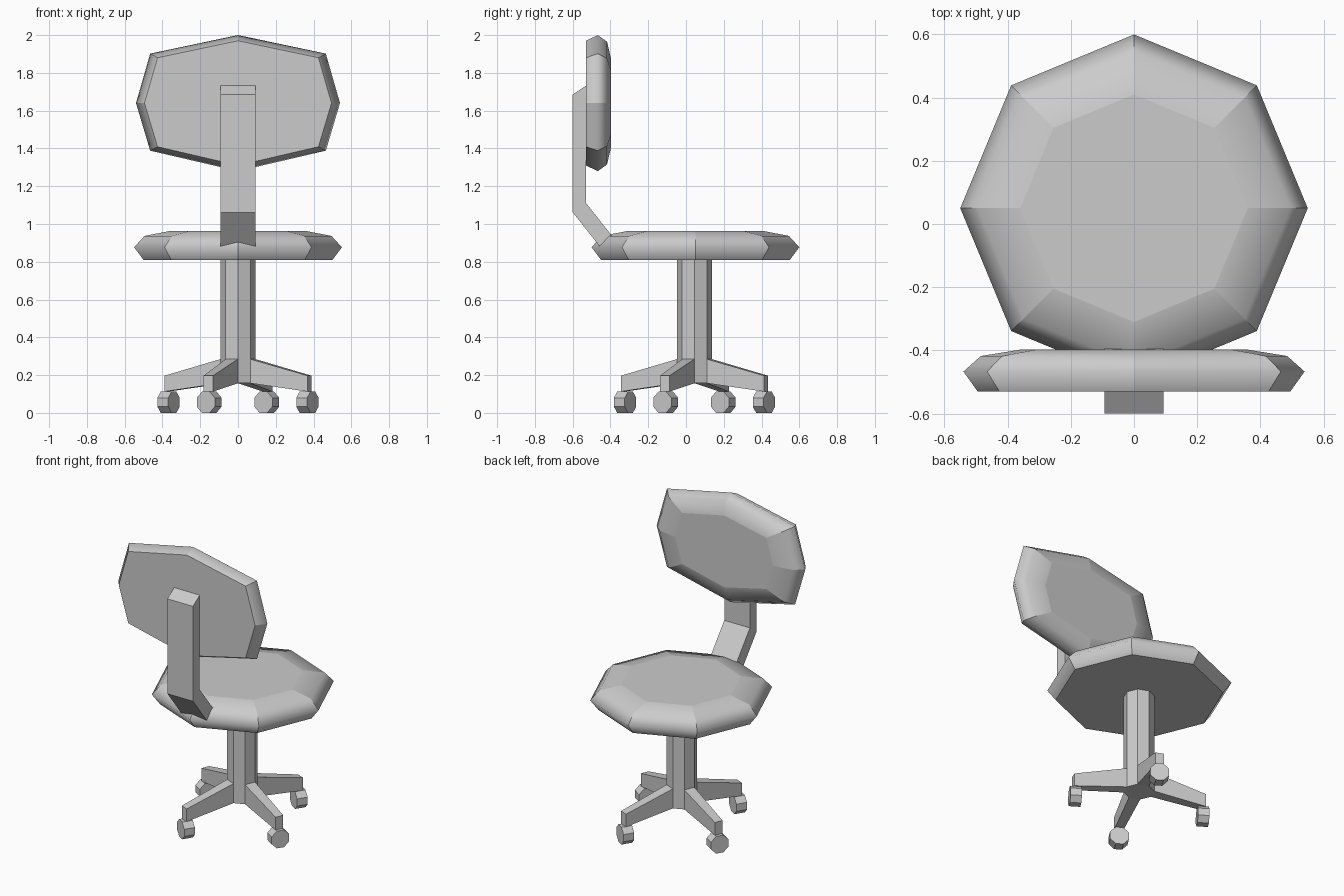
import bpy, bmesh
from math import sin, cos, pi, radians
from mathutils import Vector

if "Cube" in bpy.data.objects:
    bpy.data.objects.remove(bpy.data.objects["Cube"])

CY = 0.045  # centre of the pedestal in y


def loft(name, rings, cushion=False):
    """Skin a list of equal-length point rings and cap both ends."""
    bm = bmesh.new()
    vs = [[bm.verts.new(p) for p in r] for r in rings]
    n = len(vs[0])
    for a, b in zip(vs, vs[1:]):
        for i in range(n):
            j = (i + 1) % n
            f = bm.faces.new((a[i], a[j], b[j], b[i]))
            f.smooth = cushion
            if cushion:  # keep the corners of the cushion crisp
                bm.edges.get((a[i], b[i])).smooth = False
    bm.faces.new(vs[0])
    bm.faces.new(vs[-1])
    bmesh.ops.recalc_face_normals(bm, faces=bm.faces)
    me = bpy.data.meshes.new(name)
    bm.to_mesh(me)
    bm.free()
    ob = bpy.data.objects.new(name, me)
    bpy.context.collection.objects.link(ob)
    return ob


def octagon(r, turn=0.0):
    return [(r * cos(turn + i * pi / 4), r * sin(turn + i * pi / 4)) for i in range(8)]


# Seat cushion: (radius, height) profile
seat_profile = [(0.50, 0.81), (0.55, 0.877), (0.495, 0.937), (0.36, 0.963)]
loft("seat", [[(x, y + 0.05, z) for x, y in octagon(r)] for r, z in seat_profile], True)

# Backrest cushion: wide octagon shrunk along its depth
outline = [(0.54, 0), (0.465, 0.262), (0, 0.36), (-0.465, 0.262),
           (-0.54, 0), (-0.465, -0.252), (0, -0.36), (-0.465 * -1, -0.252)]
back_profile = [(0.495, 0.33, -0.53), (0.54, 0.36, -0.467),
                (0.485, 0.325, -0.418), (0.355, 0.235, -0.397)]
loft("backrest", [[(x * sx / 0.54, y, 1.64 + z * sz / 0.36) for x, z in outline]
                  for sx, sz, y in back_profile], True)

# Bent support bar between seat and backrest
bar = [(-0.60, 1.685), (-0.53, 1.732), (-0.53, 1.112),
       (-0.36, 0.897), (-0.42, 0.835), (-0.60, 1.062)]
loft("back_support", [[(x, y, z) for y, z in bar] for x in (-0.093, 0.093)])

# Octagonal column
loft("column", [[(x, y + CY, z) for x, y in octagon(0.092)] for z in (0.157, 0.815)])

# Four tapered legs with octagonal casters
for k in range(4):
    a = radians(67.5 + 90 * k)
    out, side = Vector((cos(a), sin(a), 0)), Vector((-sin(a), cos(a), 0))
    base = Vector((0, CY, 0))

    def section(r, half, low, high):
        return [base + out * r + side * s + Vector((0, 0, z))
                for s, z in ((-half, low), (half, low), (half, high), (-half, high))]

    loft(f"leg_{k + 1}", [section(0.085, 0.0352, 0.157, 0.285),
                          section(0.41, 0.027, 0.113, 0.197)])

    b = a - radians(10)  # casters are swivelled slightly
    axis, across = Vector((cos(b), sin(b), 0)), Vector((-sin(b), cos(b), 0))
    hub = base + out * 0.398 + Vector((0, 0, 0.0565))
    loft(f"caster_{k + 1}", [[hub + axis * d + across * u + Vector((0, 0, v))
                              for u, v in octagon(0.0565 / cos(pi / 8), pi / 8)]
                             for d in (-0.034, 0.034)])
